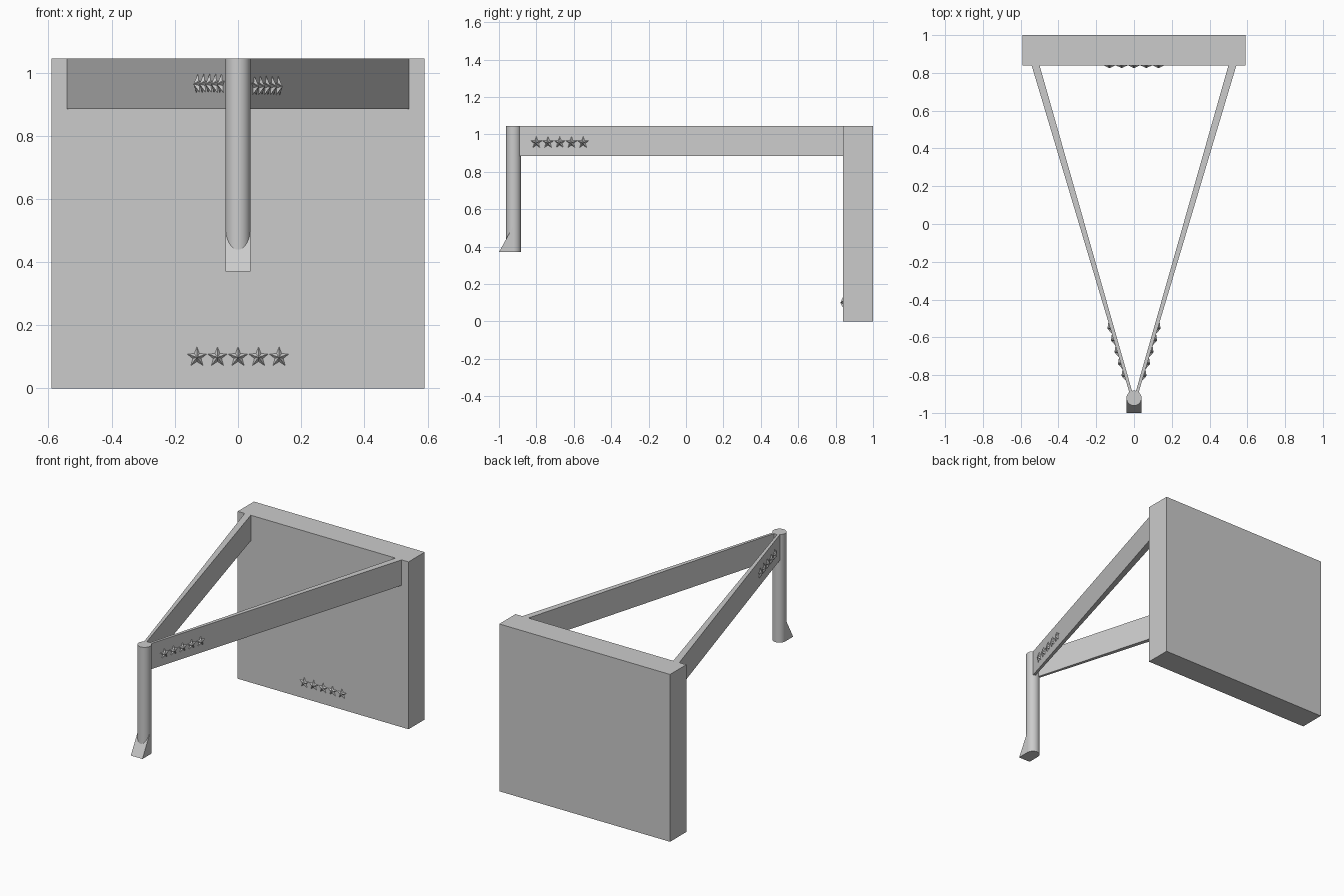
import bpy, bmesh, math
from mathutils import Vector

if "Cube" in bpy.data.objects:
    bpy.data.objects.remove(bpy.data.objects["Cube"])

TOP = 1.045


def finish(bm, name):
    bmesh.ops.recalc_face_normals(bm, faces=bm.faces[:])
    mesh = bpy.data.meshes.new(name)
    bm.to_mesh(mesh)
    bm.free()
    obj = bpy.data.objects.new(name, mesh)
    bpy.context.collection.objects.link(obj)
    return obj


def prism(name, profile, offset):
    """Extrude a closed 3D profile along an offset vector."""
    bm = bmesh.new()
    face = bm.faces.new([bm.verts.new(p) for p in profile])
    ext = bmesh.ops.extrude_face_region(bm, geom=[face], use_keep_orig=True)
    verts = [g for g in ext["geom"] if isinstance(g, bmesh.types.BMVert)]
    bmesh.ops.translate(bm, verts=verts, vec=offset)
    return finish(bm, name)


def star_row(name, centres, normal, radius=0.033, height=0.015):
    """Row of faceted five-pointed stars standing on a vertical face."""
    n = Vector(normal).normalized()
    up = Vector((0, 0, 1))
    side = up.cross(n)
    bm = bmesh.new()
    for c in centres:
        c = Vector(c)
        rim = []
        for i in range(10):
            a = math.pi * i / 5
            r = radius if i % 2 == 0 else radius * 0.42
            rim.append(bm.verts.new(c + side * r * math.sin(a) + up * r * math.cos(a)))
        apex = bm.verts.new(c + n * height)
        for i in range(10):
            bm.faces.new((rim[i], rim[(i + 1) % 10], apex))
        bm.faces.new(rim[::-1])
    return finish(bm, name)


# Back panel
prism("back_panel", [(-0.59, 0.84, 0), (0.59, 0.84, 0), (0.59, 1, 0), (-0.59, 1, 0)], (0, 0, TOP))
star_row("panel_stars", [(0.065 * i, 0.84, 0.099) for i in range(-2, 3)], (0, -1, 0))

# Tapered arms with their star rows
outer_a, outer_b = Vector((0.022, -0.90, 0)), Vector((0.542, 0.84, 0))
slope = (outer_b.x - outer_a.x) / (outer_b.y - outer_a.y)
for s, label, star_z in ((1, "right", 0.956), (-1, "left", 0.963)):
    plan = [(0.006, -0.90), (outer_a.x, outer_a.y), (outer_b.x, outer_b.y), (0.50, 0.84)]
    prism(label + "_arm", [(s * x, y, 0.885) for x, y in plan], (0, 0, TOP - 0.885))
    centres = []
    for i in range(5):
        y = -0.80 + 0.0625 * i
        centres.append((s * (outer_a.x + slope * (y - outer_a.y)), y, star_z))
    star_row(label + "_arm_stars", centres, (s, -slope, 0))

# Round front post
bpy.ops.mesh.primitive_cylinder_add(vertices=32, radius=0.04, depth=TOP - 0.37,
                                    location=(0, -0.922, (TOP + 0.37) / 2))
post = bpy.context.object
post.name = "front_post"
bpy.ops.object.shade_smooth_by_angle(angle=math.radians(30))

# Wedge foot
prism("post_foot", [(-0.04, -1, 0.37), (-0.04, -0.922, 0.37), (-0.04, -0.922, 0.512)], (0.08, 0, 0))
